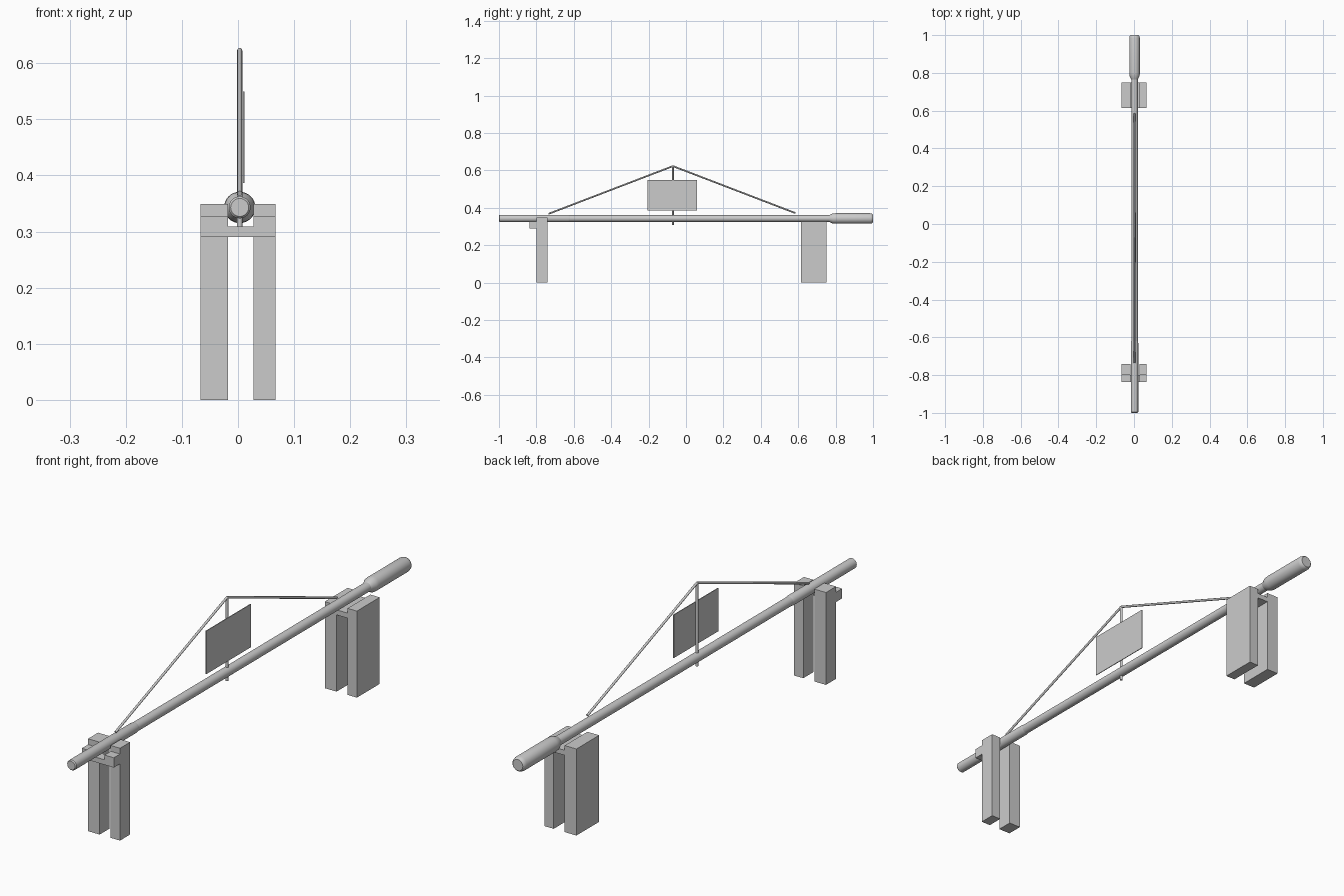
import bpy, bmesh
from math import radians, pi, cos, sin
from mathutils import Vector

if "Cube" in bpy.data.objects:
    bpy.data.objects.remove(bpy.data.objects["Cube"])

CX, CZ = 0.003, 0.343  # pole axis


def make(name, bm, smooth=False):
    bmesh.ops.recalc_face_normals(bm, faces=bm.faces)
    me = bpy.data.meshes.new(name)
    bm.to_mesh(me)
    bm.free()
    ob = bpy.data.objects.new(name, me)
    bpy.context.collection.objects.link(ob)
    if smooth:
        bpy.context.view_layer.objects.active = ob
        ob.select_set(True)
        bpy.ops.object.shade_smooth_by_angle(angle=radians(35))
        ob.select_set(False)
    return ob


def extrude_y(name, outline, y0, y1):
    """Extrude an (x, z) outline along y."""
    bm = bmesh.new()
    f = bm.faces.new([bm.verts.new((x, y0, z)) for x, z in outline])
    r = bmesh.ops.extrude_face_region(bm, geom=[f])
    for v in r["geom"]:
        if isinstance(v, bmesh.types.BMVert):
            v.co.y = y1
    return make(name, bm)


def box(name, x0, x1, y0, y1, z0, z1):
    return extrude_y(name, [(x0, z0), (x1, z0), (x1, z1), (x0, z1)], y0, y1)


def lathe_y(name, profile, n=32):
    """Closed solid of revolution around the pole axis from (y, radius) points."""
    bm = bmesh.new()
    rings = [[bm.verts.new((CX + r * cos(2 * pi * i / n), y, CZ + r * sin(2 * pi * i / n)))
              for i in range(n)] for y, r in profile]
    for a, b in zip(rings, rings[1:]):
        for i in range(n):
            j = (i + 1) % n
            bm.faces.new((a[i], a[j], b[j], b[i]))
    bm.faces.new(rings[0])
    bm.faces.new(rings[-1])
    return make(name, bm, True)


def rod(name, a, b, r, n=12):
    a, b = Vector(a), Vector(b)
    d = b - a
    bm = bmesh.new()
    bmesh.ops.create_cone(bm, cap_ends=True, segments=n, radius1=r, radius2=r, depth=d.length)
    bm.transform(d.to_track_quat('Z', 'Y').to_matrix().to_4x4())
    bmesh.ops.translate(bm, verts=bm.verts, vec=(a + b) / 2)
    return make(name, bm, True)


# pole with slightly thicker front sleeve and a rounded handle
lathe_y("pole", [(-0.99, 0.0175), (0.8, 0.0175)])
lathe_y("front_sleeve", [(-1.0, 0.016), (-0.996, 0.0195), (-0.63, 0.0195), (-0.62, 0.0175)])
lathe_y("handle", [(0.765, 0.0175), (0.785, 0.027), (0.8, 0.028), (0.985, 0.028),
                   (0.996, 0.025), (1.0, 0.021)])

# front support: two posts and a notched crosspiece
for side, x0, x1 in (("left", -0.067, -0.018), ("right", 0.028, 0.067)):
    box("front_post_" + side, x0, x1, -0.80, -0.74, 0, 0.349)
extrude_y("front_crosspiece", [(-0.067, 0.29), (0.067, 0.29), (0.067, 0.327), (0.028, 0.327),
                               (0.028, 0.309), (-0.018, 0.309), (-0.018, 0.327), (-0.067, 0.327)],
          -0.837, -0.80)

# rear support: deep posts joined by a low bridge
extrude_y("rear_support", [(-0.067, 0), (-0.018, 0), (-0.018, 0.29), (0.028, 0.29),
                           (0.028, 0), (0.067, 0), (0.067, 0.327), (0.028, 0.327),
                           (0.028, 0.309), (-0.018, 0.309), (-0.018, 0.327), (-0.067, 0.327)],
          0.614, 0.75)

# truss: upright and two sloping braces
apex = (CX, -0.07, 0.623)
rod("upright", (CX, -0.07, 0.309), apex, 0.005)
rod("brace_front", (CX, -0.735, 0.368), apex, 0.0045)
rod("brace_rear", (CX, 0.585, 0.372), apex, 0.0045)

# hanging sign with a shallow recessed face
sign = box("sign_panel", 0.0085, 0.0115, -0.205, 0.06, 0.387, 0.55)
bm = bmesh.new()
bm.from_mesh(sign.data)
sides = [f for f in bm.faces if abs(f.normal.x) > 0.9]
bmesh.ops.inset_individual(bm, faces=sides, thickness=0.008, depth=-0.0008)
bm.to_mesh(sign.data)
bm.free()
